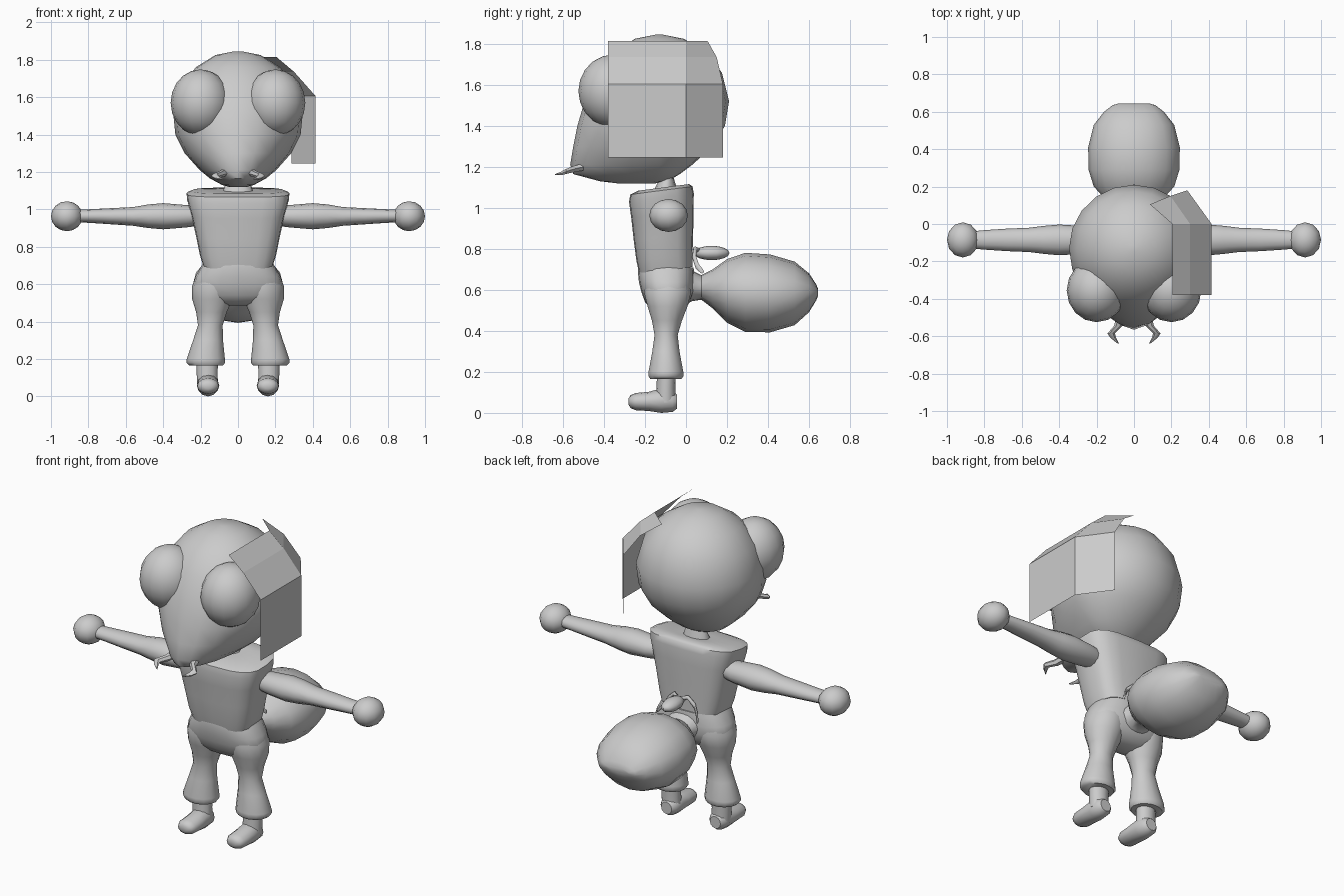
import bpy, bmesh, math
from mathutils import Matrix, Vector

grey = bpy.data.materials.new("plain_grey")
grey.diffuse_color = (0.6, 0.6, 0.6, 1)


def finish(name, bm, mirror=False, smooth=True):
    bmesh.ops.recalc_face_normals(bm, faces=bm.faces)
    me = bpy.data.meshes.new(name)
    bm.to_mesh(me)
    bm.free()
    me.materials.append(grey)
    ob = bpy.data.objects.new(name, me)
    bpy.context.collection.objects.link(ob)
    if mirror:
        ob.modifiers.new("Mirror", 'MIRROR').use_mirror_merge = False
    if smooth:
        bpy.ops.object.select_all(action='DESELECT')
        ob.select_set(True)
        bpy.context.view_layer.objects.active = ob
        bpy.ops.object.shade_smooth_by_angle(angle=math.radians(48))
    return ob


def loft(name, axis, rings, n=16, p=1.0, tilt=0.0, mirror=False):
    """Rings (t, a, b, ra, rb[, rb_plus]) along an axis; p < 1 makes them boxier."""
    bm = bmesh.new()
    loops = []
    for t, a, b, ra, rb, *plus in rings:
        loop = []
        for i in range(n):
            w = 2 * math.pi * i / n
            c, s = math.cos(w), math.sin(w)
            r2 = plus[0] if plus and s > 0 else rb
            u = a + ra * math.copysign(abs(c) ** p, c)
            v = b + r2 * math.copysign(abs(s) ** p, s)
            co = {'x': (t, u, v), 'y': (u, t, v), 'z': (u, v, t + tilt * (v - b))}[axis]
            loop.append(bm.verts.new(co))
        loops.append(loop)
    for l0, l1 in zip(loops, loops[1:]):
        for i in range(n):
            j = (i + 1) % n
            bm.faces.new((l0[i], l0[j], l1[j], l1[i]))
    bm.faces.new(loops[0])
    bm.faces.new(loops[-1])
    return finish(name, bm, mirror)


def ball(name, centre, radii, seg=16, rows=10, mirror=False):
    bm = bmesh.new()
    m = Matrix.Translation(Vector(centre)) @ Matrix.Diagonal((*radii, 1))
    bmesh.ops.create_uvsphere(bm, u_segments=seg, v_segments=rows, radius=1, matrix=m)
    return finish(name, bm, mirror)


# Head: round skull with a muzzle pulled forward at the bottom
loft("head", 'z', [
    (1.845, 0, -0.13, 0.02, 0.02, 0.02),
    (1.825, 0, -0.13, 0.12, 0.12, 0.12),
    (1.76, 0, -0.13, 0.225, 0.22, 0.23),
    (1.66, 0, -0.13, 0.305, 0.30, 0.305),
    (1.52, 0, -0.13, 0.347, 0.365, 0.34),
    (1.40, 0, -0.13, 0.335, 0.40, 0.32),
    (1.30, 0, -0.13, 0.285, 0.42, 0.26),
    (1.21, 0, -0.13, 0.205, 0.435, 0.16),
    (1.165, 0, -0.14, 0.15, 0.41, 0.11),
    (1.13, 0, -0.18, 0.085, 0.24, 0.09),
    (1.118, 0, -0.22, 0.04, 0.10, 0.06)], n=20)
ball("eye", (0.2, -0.355, 1.57), (0.16, 0.17, 0.178), mirror=True)
loft("mandible", 'y', [
    (-0.50, 0.07, 1.20, 0.025, 0.02),
    (-0.545, 0.085, 1.19, 0.022, 0.018),
    (-0.585, 0.122, 1.178, 0.02, 0.014),
    (-0.61, 0.11, 1.168, 0.015, 0.01),
    (-0.64, 0.083, 1.162, 0.003, 0.003)], n=6, mirror=True)

# Single folded panel on one side of the head
bm = bmesh.new()
profile = [  # front/middle x, back x, back y, height
    (0.415, 0.285, 0.18, 1.245), (0.415, 0.285, 0.18, 1.605),
    (0.30, 0.195, 0.15, 1.735), (0.205, 0.085, 0.105, 1.815)]
rows = [[bm.verts.new(c) for c in ((x, -0.38, z), (x, 0.0, z), (bx, by, z))]
        for x, bx, by, z in profile]
for r0, r1 in zip(rows, rows[1:]):
    for k in range(2):
        bm.faces.new((r0[k], r0[k + 1], r1[k + 1], r1[k]))
finish("side_panel", bm, smooth=False)

# Torso and neck
loft("torso", 'z', [
    (0.695, 0, -0.098, 0.185, 0.13),
    (0.76, 0, -0.105, 0.205, 0.137),
    (0.86, 0, -0.11, 0.225, 0.145),
    (0.97, 0, -0.115, 0.25, 0.152),
    (1.05, 0, -0.12, 0.272, 0.158),
    (1.085, 0, -0.12, 0.275, 0.152),
    (1.10, 0, -0.11, 0.24, 0.125),
    (1.10, 0, -0.10, 0.10, 0.06)], n=20, p=0.62, tilt=0.13)
loft("neck", 'z', [
    (1.08, 0, -0.10, 0.085, 0.06),
    (1.13, 0, -0.095, 0.07, 0.04),
    (1.18, 0, -0.09, 0.05, 0.02)], n=12)

# Arms and round hands
loft("arm", 'x', [
    (0.22, -0.085, 0.965, 0.06, 0.055),
    (0.28, -0.085, 0.963, 0.075, 0.06),
    (0.40, -0.085, 0.963, 0.082, 0.07),
    (0.48, -0.085, 0.963, 0.075, 0.063),
    (0.56, -0.085, 0.962, 0.065, 0.05),
    (0.68, -0.085, 0.963, 0.06, 0.043),
    (0.80, -0.085, 0.964, 0.052, 0.036),
    (0.87, -0.085, 0.964, 0.045, 0.034)], n=12, mirror=True)
ball("hand", (0.915, -0.085, 0.963), (0.085, 0.094, 0.08), 12, 8, mirror=True)

# Trousers: hips and flared legs
loft("trouser_hips", 'z', [
    (0.71, 0, -0.098, 0.188, 0.135),
    (0.69, 0, -0.098, 0.20, 0.137),
    (0.64, 0, -0.095, 0.228, 0.135),
    (0.59, 0, -0.09, 0.242, 0.128),
    (0.54, 0, -0.09, 0.225, 0.11),
    (0.50, 0, -0.09, 0.15, 0.075),
    (0.485, 0, -0.09, 0.06, 0.03)], n=20, p=0.8)
loft("trouser_leg", 'z', [
    (0.66, 0.125, -0.092, 0.09, 0.10),
    (0.59, 0.13, -0.09, 0.116, 0.118),
    (0.52, 0.137, -0.09, 0.108, 0.10),
    (0.45, 0.142, -0.093, 0.082, 0.075),
    (0.38, 0.148, -0.097, 0.066, 0.058),
    (0.30, 0.16, -0.098, 0.08, 0.068),
    (0.20, 0.172, -0.098, 0.102, 0.087),
    (0.18, 0.172, -0.098, 0.103, 0.088),
    (0.165, 0.17, -0.098, 0.09, 0.078)], n=14, mirror=True)

# Ankles and shoes
loft("ankle", 'z', [
    (0.20, 0.165, -0.095, 0.058, 0.046),
    (0.12, 0.165, -0.098, 0.056, 0.046),
    (0.05, 0.162, -0.10, 0.055, 0.05)], n=12, mirror=True)
loft("shoe", 'y', [
    (-0.045, 0.16, 0.055, 0.035, 0.035),
    (-0.065, 0.16, 0.055, 0.052, 0.05),
    (-0.12, 0.16, 0.06, 0.058, 0.06),
    (-0.18, 0.16, 0.056, 0.06, 0.047),
    (-0.245, 0.16, 0.055, 0.058, 0.042),
    (-0.27, 0.16, 0.055, 0.045, 0.032),
    (-0.28, 0.16, 0.055, 0.02, 0.016)], n=12, mirror=True)

# Abdomen swelling out behind the hips
loft("abdomen", 'y', [
    (-0.02, 0, 0.62, 0.14, 0.10),
    (0.03, 0, 0.62, 0.10, 0.075),
    (0.075, 0, 0.612, 0.085, 0.06),
    (0.13, 0, 0.605, 0.15, 0.095),
    (0.20, 0, 0.595, 0.215, 0.155),
    (0.29, 0, 0.588, 0.243, 0.193),
    (0.41, 0, 0.583, 0.245, 0.19),
    (0.53, 0, 0.583, 0.215, 0.155),
    (0.60, 0, 0.586, 0.16, 0.095),
    (0.635, 0, 0.588, 0.115, 0.04),
    (0.645, 0, 0.588, 0.08, 0.015)], n=16)

# Small knob and two drooping strings at the back of the waist
ball("waist_knob", (0, 0.125, 0.78), (0.048, 0.087, 0.035), 10, 8)
loft("waist_string", 'x', [
    (0.0, 0.07, 0.79, 0.012, 0.012),
    (0.045, 0.045, 0.80, 0.01, 0.012),
    (0.085, 0.04, 0.76, 0.01, 0.016),
    (0.11, 0.055, 0.715, 0.01, 0.016),
    (0.13, 0.078, 0.69, 0.01, 0.01)], n=8, mirror=True)
